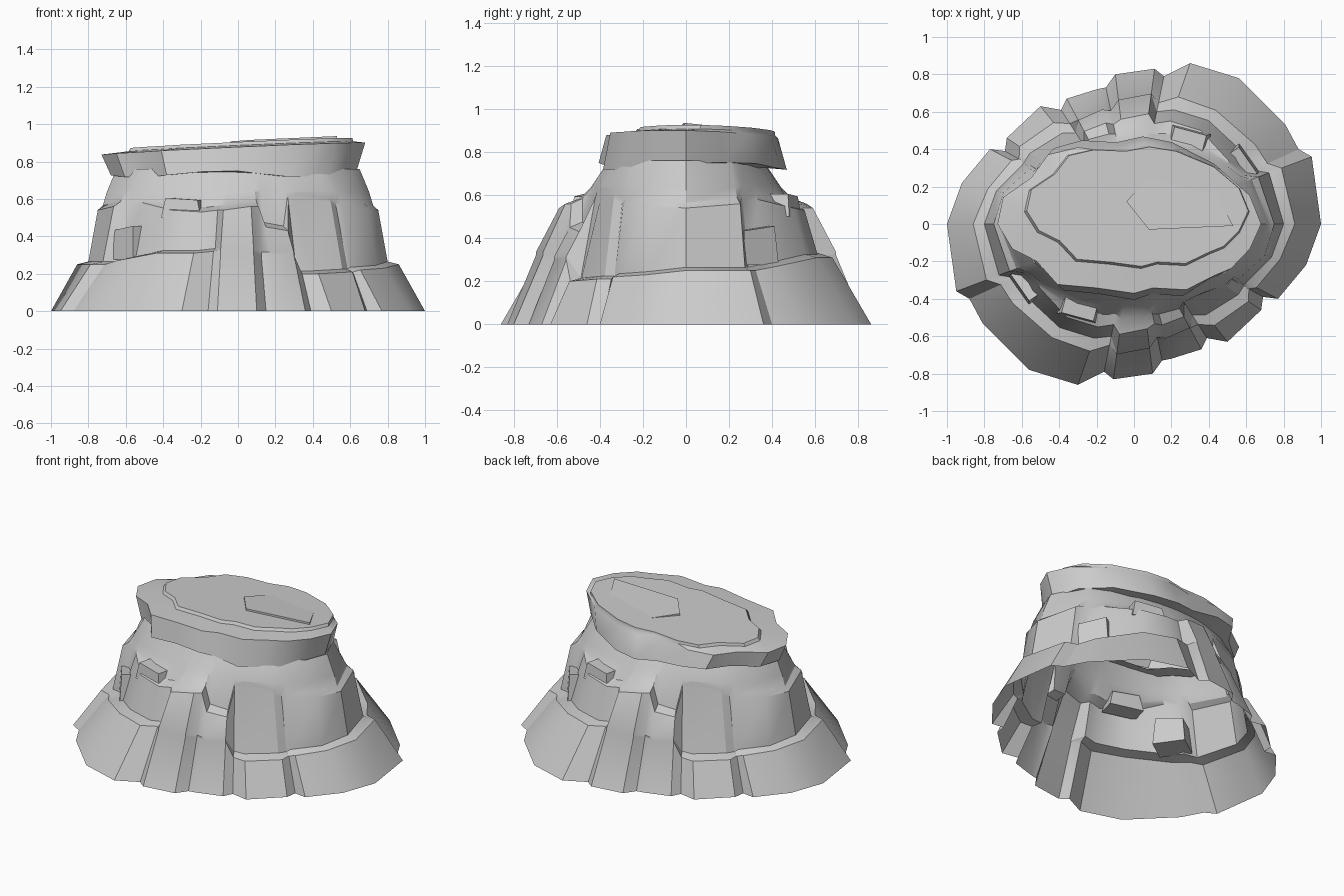
import bpy
import bmesh
import math
from mathutils import Vector, Matrix

if "Cube" in bpy.data.objects:
    bpy.data.objects.remove(bpy.data.objects["Cube"], do_unlink=True)

# One plain stone colour
stone = bpy.data.materials.new("grey_stone")
stone.use_nodes = True
grey = (0.6, 0.6, 0.6, 1)
stone.diffuse_color = grey
stone.node_tree.nodes["Principled BSDF"].inputs["Base Color"].default_value = grey


def finish(name, bm, angle=30):
    """Turn a bmesh into a smooth shaded object with sharp creases."""
    mesh = bpy.data.meshes.new(name)
    bm.to_mesh(mesh)
    bm.free()
    mesh.materials.append(stone)
    obj = bpy.data.objects.new(name, mesh)
    bpy.context.collection.objects.link(obj)
    bpy.ops.object.select_all(action='DESELECT')
    obj.select_set(True)
    bpy.context.view_layer.objects.active = obj
    bpy.ops.object.shade_smooth_by_angle(angle=math.radians(angle))
    return obj


def loft(name, rings, close_top=False, angle=30):
    """Skin a stack of closed rings, leaving the bottom open."""
    bm = bmesh.new()
    rows = [[bm.verts.new(p) for p in ring] for ring in rings]
    for low, high in zip(rows, rows[1:]):
        for i in range(len(low)):
            j = (i + 1) % len(low)
            bm.faces.new((low[i], low[j], high[j], high[i]))
    if close_top:
        bm.faces.new(rows[-1])
    return finish(name, bm, angle)


def on_ellipse(x, y, a, b, z):
    """Point of an ellipse in the direction of x, y."""
    t = 1 / math.hypot(x / a, y / b)
    return Vector((x * t, y * t, z))


# Cliff columns for half the rock:
# foot x, foot y, ledge height, ledge outer scale, ledge inner scale, wall top height, wall top scale
columns = [
    (-1, 0, .25, .86, .8, .54, .75),
    (-.95, -.36, .25, .83, .76, .56, .7),
    (-.88, -.4, .25, .81, .72, .57, .66),
    (-.81, -.53, .27, .8, .72, .58, .63),
    (-.56, -.78, .31, .78, .71, .54, .64),
    (-.3, -.86, .31, .79, .71, .53, .64),
    (-.16, -.79, .32, .82, .76, .54, .68),
    (-.11, -.83, .32, .84, .84, .54, .71),
    (.1, -.8, .32, .83, .83, .56, .7),
    (.15, -.73, .3, .83, .83, .56, .73),
    (.2, -.72, .3, .85, .85, .45, .75),
    (.36, -.67, .3, .83, .83, .43, .74),
    (.39, -.61, .2, .88, .8, .59, .69),
    (.5, -.63, .2, .86, .77, .61, .62),
    (.68, -.46, .21, .9, .82, .58, .73),
    (.69, -.39, .21, .89, .85, .56, .76),
    (.77, -.4, .22, .85, .78, .55, .73),
    (.92, -.22, .23, .85, .8, .55, .76),
]

# Cliff body: every column repeated by a half turn
body = [[] for _ in range(7)]
for turn in (1, -1):
    for fx, fy, z1, outer, inner, z2, top in columns:
        x, y = fx * turn, fy * turn
        wall = Vector((x * top, y * top, z2))
        shoulder = on_ellipse(x, y, .7, .44, .64)
        shelf = wall.lerp(shoulder, .55)
        shelf.z = z2 + .025
        points = (
            Vector((x, y, 0)),
            Vector((x * outer, y * outer, z1)),
            Vector((x * inner, y * inner, z1 + .015)),
            wall,
            shelf,
            shoulder,
            on_ellipse(x, y, .65, .36, .76),
        )
        for ring, point in zip(body, points):
            ring.append(point)
loft("cliff_body", body)

# Overhanging cap slab
outline = [
    (-.73, 0), (-.65, -.14), (-.52, -.21), (-.41, -.34), (-.2, -.36), (0, -.39),
    (.1, -.36), (.28, -.37), (.43, -.29), (.52, -.25), (.62, -.14), (.68, 0),
    (.62, .16), (.46, .31), (.22, .42), (.05, .45), (-.1, .42), (-.3, .43),
    (-.46, .39), (-.55, .26), (-.7, .15),
]


def plateau_z(x, y):
    """Height of the tilted top plane."""
    return .9 + .045 * x - .02 * y


cap = [[] for _ in range(5)]
for x, y in outline:
    wave = .018 * math.sin(3 * math.atan2(y, x) + .6)
    rim = Vector((x, y * .95, plateau_z(x, y) - .03))
    px, py = x * .84 + .04, y * .76 + .07
    edge = Vector((px, py, plateau_z(px, py)))
    step = edge.lerp(rim, .08)
    step.z = edge.z - .018
    points = (
        Vector((x * .82, y * .8, .73)),
        Vector((x * .93, y * 1.04, .735 + wave)),
        rim, step, edge,
    )
    for ring, point in zip(cap, points):
        ring.append(point)
loft("cap_slab", cap, close_top=True, angle=35)

# Raised shard beside the crack on the plateau
bm = bmesh.new()
crack = [(-.04, .12), (.08, -.03), (.53, -.01)]
back = [(.42, .2), (.1, .28)]
low = [bm.verts.new((x, y, plateau_z(x, y) - .002)) for x, y in crack + back]
high = [bm.verts.new((x, y, plateau_z(x, y) + .012)) for x, y in crack]
bm.faces.new(high + low[3:])
for i in (0, 1):
    bm.faces.new((low[i], low[i + 1], high[i + 1], high[i]))
bm.faces.new((low[2], low[3], high[2]))
bm.faces.new((low[4], low[0], high[0]))
finish("plateau_shard", bm)


def boulder(name, centre, size, heading, taper):
    """Tapered block leaning against the cliff, made on both sides."""
    for side, half_turn in (("back", 0), ("front", math.pi)):
        bm = bmesh.new()
        bmesh.ops.create_cube(bm, size=1)
        for v in bm.verts:
            if v.co.z > 0:
                v.co.x *= taper
                v.co.y *= taper
                v.co.z += .15 * v.co.x
            v.co = Vector(a * b for a, b in zip(v.co, size))
        place = (Matrix.Rotation(half_turn, 4, 'Z') @ Matrix.Translation(centre)
                 @ Matrix.Rotation(math.radians(heading), 4, 'Z'))
        bm.transform(place)
        finish(side + "_" + name, bm)


# Loose blocks on the ledges
boulder("ledge_block", (.55, .3, .36), (.2, .17, .17), 125, .85)
boulder("shoulder_block", (.29, .45, .55), (.22, .12, .1), -15, .8)
